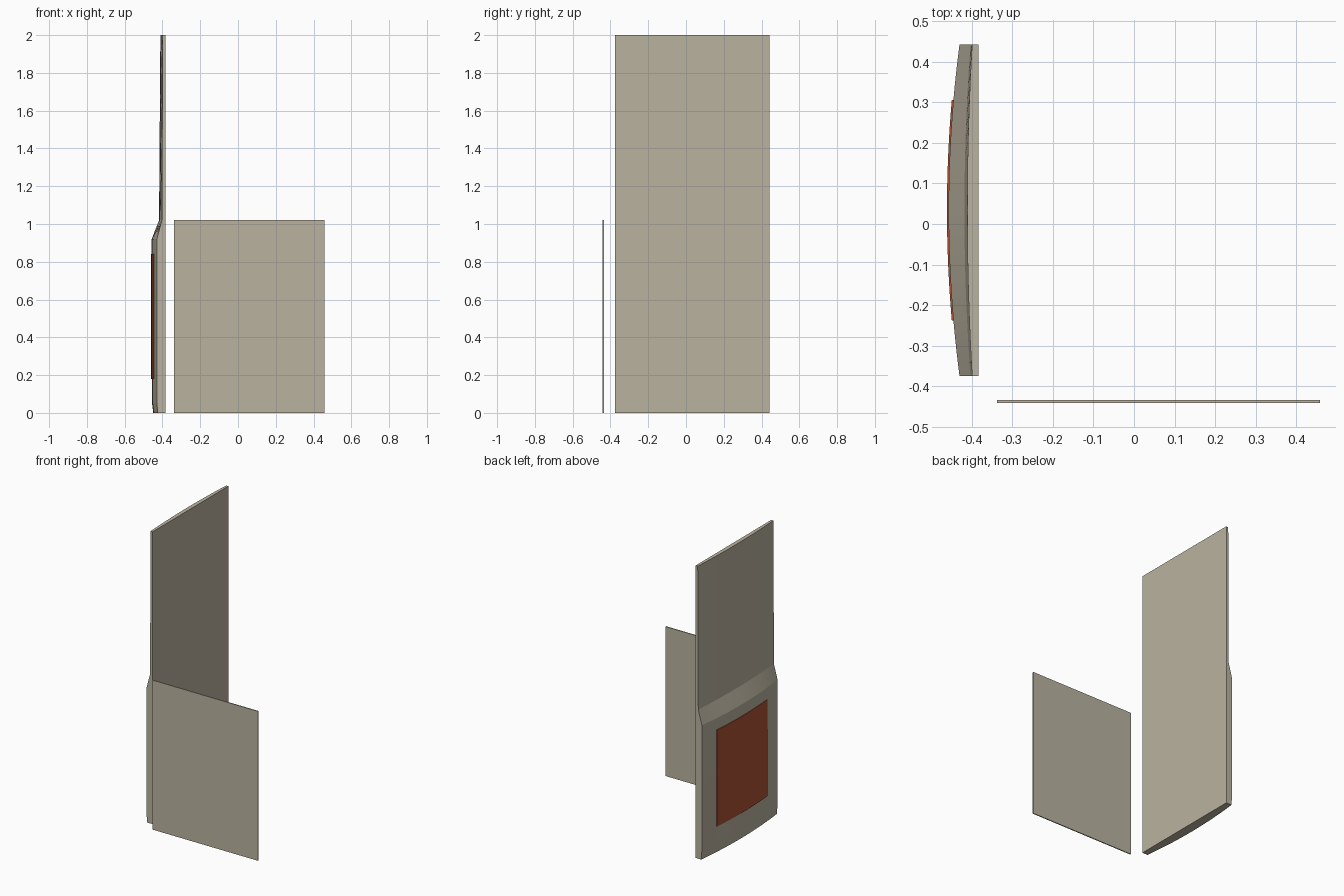
import bpy, bmesh

if "Cube" in bpy.data.objects:
    bpy.data.objects.remove(bpy.data.objects["Cube"])

YC, HALF = 0.034, 0.409      # middle and half width of the tall panel
FLAT_X = -0.383              # flat face of the tall panel
SEGS = 24


def material(name, rgb):
    m = bpy.data.materials.new(name)
    m.diffuse_color = (*rgb, 1)
    m.use_nodes = True
    m.node_tree.nodes["Principled BSDF"].inputs["Base Color"].default_value = m.diffuse_color
    return m


beige = material("warm_beige", (0.49, 0.45, 0.35))
rust = material("rust_red", (0.40, 0.085, 0.034))


def bowed(edge, mid, y):
    """x of the bowed face at a given y."""
    return mid + (edge - mid) * ((y - YC) / HALF) ** 2


def make_slab(name, levels, half, back, mat):
    """Stack cross-sections: bowed outer line closed by an inner line."""
    bm = bmesh.new()
    ys = [YC - half + 2 * half * i / SEGS for i in range(SEGS + 1)]
    rings = []
    for z, edge, mid in levels:
        outer = [(bowed(edge, mid, y), y, z) for y in ys]
        inner = back(edge, mid, ys, z)
        rings.append([bm.verts.new(p) for p in outer + inner])
    n = len(rings[0])
    for a, b in zip(rings, rings[1:]):
        for i in range(n):
            j = (i + 1) % n
            bm.faces.new((a[i], a[j], b[j], b[i]))
    bm.faces.new(rings[0])
    bm.faces.new(rings[-1])
    bmesh.ops.recalc_face_normals(bm, faces=bm.faces)
    mesh = bpy.data.meshes.new(name)
    bm.to_mesh(mesh)
    bm.free()
    mesh.materials.append(mat)
    ob = bpy.data.objects.new(name, mesh)
    bpy.context.collection.objects.link(ob)
    bpy.ops.object.select_all(action='DESELECT')
    ob.select_set(True)
    bpy.context.view_layer.objects.active = ob
    bpy.ops.object.shade_smooth_by_angle(angle=0.1)
    return ob


# Tall panel: thick lower body, sloped shoulder, thin upper sheet
make_slab("tall_panel",
          [(0, -0.425, -0.449), (0.06, -0.430, -0.456), (0.92, -0.430, -0.457),
           (1.02, -0.403, -0.418), (2.0, -0.399, -0.411)],
          HALF,
          lambda e, m, ys, z: [(FLAT_X, ys[-1], z), (FLAT_X, ys[0], z)],
          beige)

# Curved label that follows the bowed lower body
make_slab("curved_label",
          [(0.18, -0.434, -0.461), (0.84, -0.434, -0.461)],
          0.272,
          lambda e, m, ys, z: [(bowed(e, m, y) + 0.006, y, z) for y in reversed(ys)],
          rust)

# Separate flat card
bpy.ops.mesh.primitive_cube_add(size=1, location=(0.0605, -0.4375, 0.511))
card = bpy.context.object
card.name = "flat_card"
card.scale = (0.797, 0.007, 1.022)
bpy.ops.object.transform_apply(location=False, rotation=False, scale=True)
card.data.materials.append(beige)
